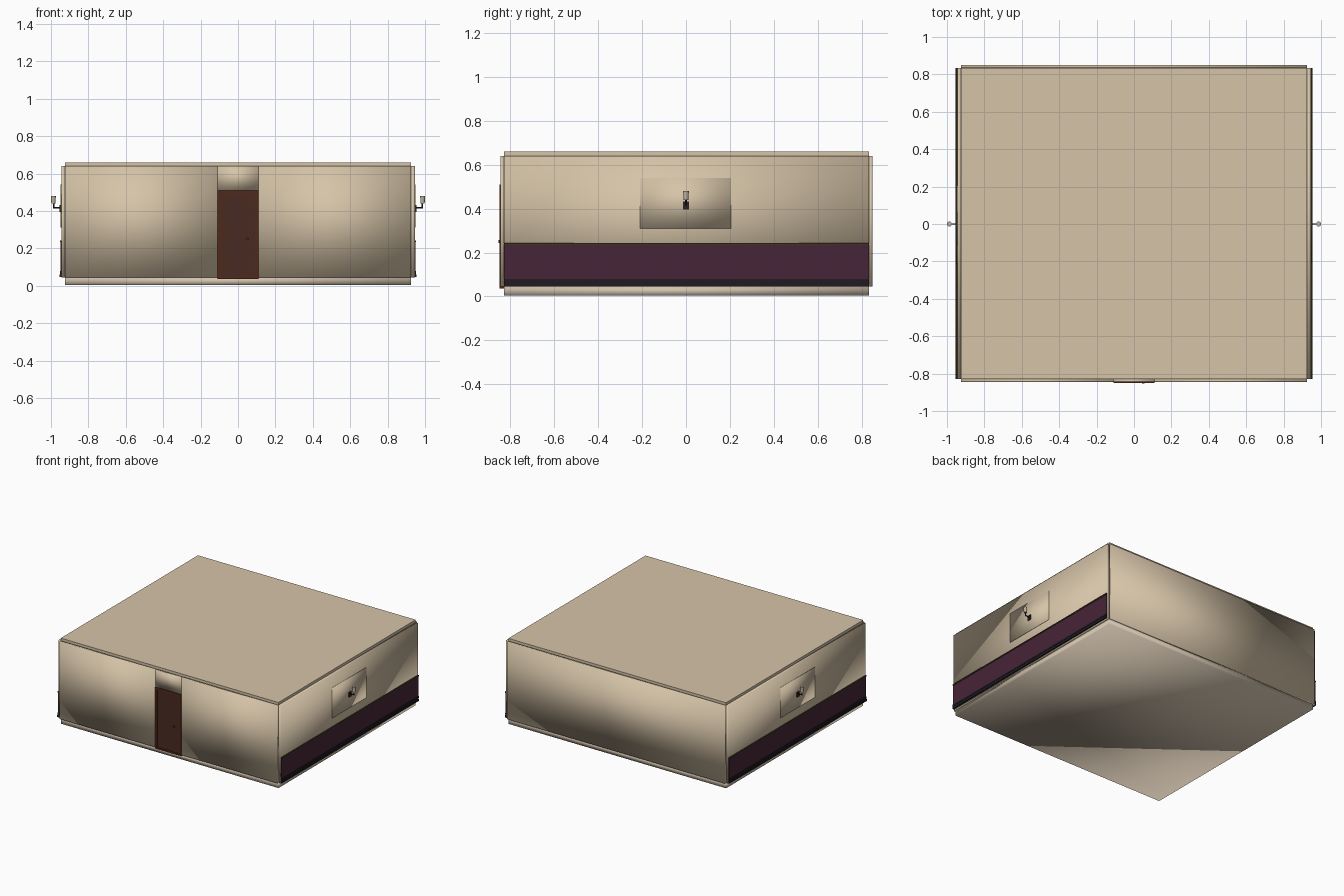
import bpy, math

if "Cube" in bpy.data.objects:
    bpy.data.objects.remove(bpy.data.objects["Cube"])


def mat(name, r, g, b):
    m = bpy.data.materials.new(name)
    m.diffuse_color = (r, g, b, 1)
    m.use_nodes = True
    m.node_tree.nodes["Principled BSDF"].inputs["Base Color"].default_value = m.diffuse_color
    return m


CREAM = mat("cream plaster", 0.67, 0.55, 0.39)
FLOOR = mat("floor cream", 0.64, 0.54, 0.42)
PURPLE = mat("plum panel", 0.062, 0.018, 0.038)
BLACK = mat("dark skirting", 0.014, 0.011, 0.016)
OLIVE = mat("olive rail", 0.045, 0.036, 0.014)
DOOR = mat("door brown", 0.065, 0.024, 0.016)
FRAME = mat("door frame brown", 0.085, 0.023, 0.011)
SHADE = mat("lamp shade", 0.52, 0.45, 0.34)
METAL = mat("dark metal", 0.02, 0.017, 0.015)


def box(name, x, y, z, m, smooth=False):
    """Box from (min, max) ranges."""
    bpy.ops.mesh.primitive_cube_add(size=1, location=(sum(x) / 2, sum(y) / 2, sum(z) / 2))
    o = bpy.context.object
    o.scale = (abs(x[1] - x[0]), y[1] - y[0], z[1] - z[0])
    bpy.ops.object.transform_apply(location=False, rotation=False, scale=True)
    o.name = name
    o.data.materials.append(m)
    if smooth:
        bpy.ops.object.shade_smooth()
    return o


def cylinder(name, r, depth, loc, m, rot=(0, 0, 0), r2=None):
    bpy.ops.mesh.primitive_cone_add(vertices=16, radius1=r, radius2=r2 or r,
                                    depth=depth, location=loc, rotation=rot)
    o = bpy.context.object
    o.name = name
    o.data.materials.append(m)
    bpy.ops.object.shade_smooth_by_angle(angle=math.radians(40))
    return o


X, Y0, Y1 = 0.925, -0.83, 0.835   # room footprint
Z0, Z1 = 0.045, 0.64              # wall bottom and top

# Floor and ceiling slabs
box("floor", (-X, X), (Y0, Y1), (0.003, Z0), FLOOR, True)
box("ceiling", (-X, X), (Y0, Y1), (Z1, 0.66), CREAM)

# Front wall in three pieces around the door, and plain back wall
FY = (-0.845, Y0)
box("front_wall_left", (-X, -0.11), FY, (Z0, Z1), CREAM, True)
box("front_wall_right", (0.11, X), FY, (Z0, Z1), CREAM, True)
box("front_wall_over_door", (-0.11, 0.11), FY, (0.51, Z1), CREAM, True)
box("back_wall", (-X, X), (Y1, 0.85), (Z0, Z1), CREAM, True)

# Door: frame, leaf, knob
for s in (-1, 1):
    box("door_jamb", sorted((s * 0.092, s * 0.11)), (-0.849, Y0), (0.037, 0.51), FRAME)
box("door_head", (-0.092, 0.092), (-0.849, Y0), (0.492, 0.51), FRAME)
box("door_sill", (-0.092, 0.092), (-0.849, Y0), (0.037, 0.05), FRAME)
box("door_leaf", (-0.092, 0.092), (-0.843, -0.832), (0.05, 0.492), DOOR)
cylinder("door_knob", 0.007, 0.012, (0.05, -0.848, 0.25), FRAME, (math.pi / 2, 0, 0))

for s in (-1, 1):
    def side(name, x0, x1, y, z, m, smooth=False):
        box(name, sorted((s * x0, s * x1)), y, z, m, smooth)

    YS = (Y0, Y1)
    # Side wall with raised panel
    side("side_wall", X, 0.945, YS, (Z0, Z1), CREAM, True)
    side("side_panel", 0.943, 0.949, (-0.21, 0.205), (0.31, 0.54), CREAM, True)
    # Wainscot: plum field, olive cap rail, stepped skirting
    side("wainscot", 0.944, 0.949, YS, (0.05, 0.237), PURPLE)
    side("wainscot_rail", 0.944, 0.953, YS, (0.234, 0.243), OLIVE)
    side("skirting_bead", 0.944, 0.953, YS, (0.068, 0.08), BLACK)
    side("skirting_band", 0.944, 0.951, YS, (0.06, 0.068), BLACK)
    side("skirting_foot", 0.944, 0.955, YS, (0.046, 0.06), BLACK)
    # Wall lamp: plate, bent arm, cup and shade
    side("lamp_plate", 0.948, 0.955, (-0.014, 0.014), (0.395, 0.432), METAL)
    cylinder("lamp_arm", 0.004, 0.036, (s * 0.97, 0, 0.418), METAL, (0, math.pi / 2, 0))
    cylinder("lamp_stem", 0.004, 0.026, (s * 0.986, 0, 0.428), METAL)
    cylinder("lamp_shade", 0.011, 0.042, (s * 0.987, 0, 0.46), SHADE, r2=0.013)
